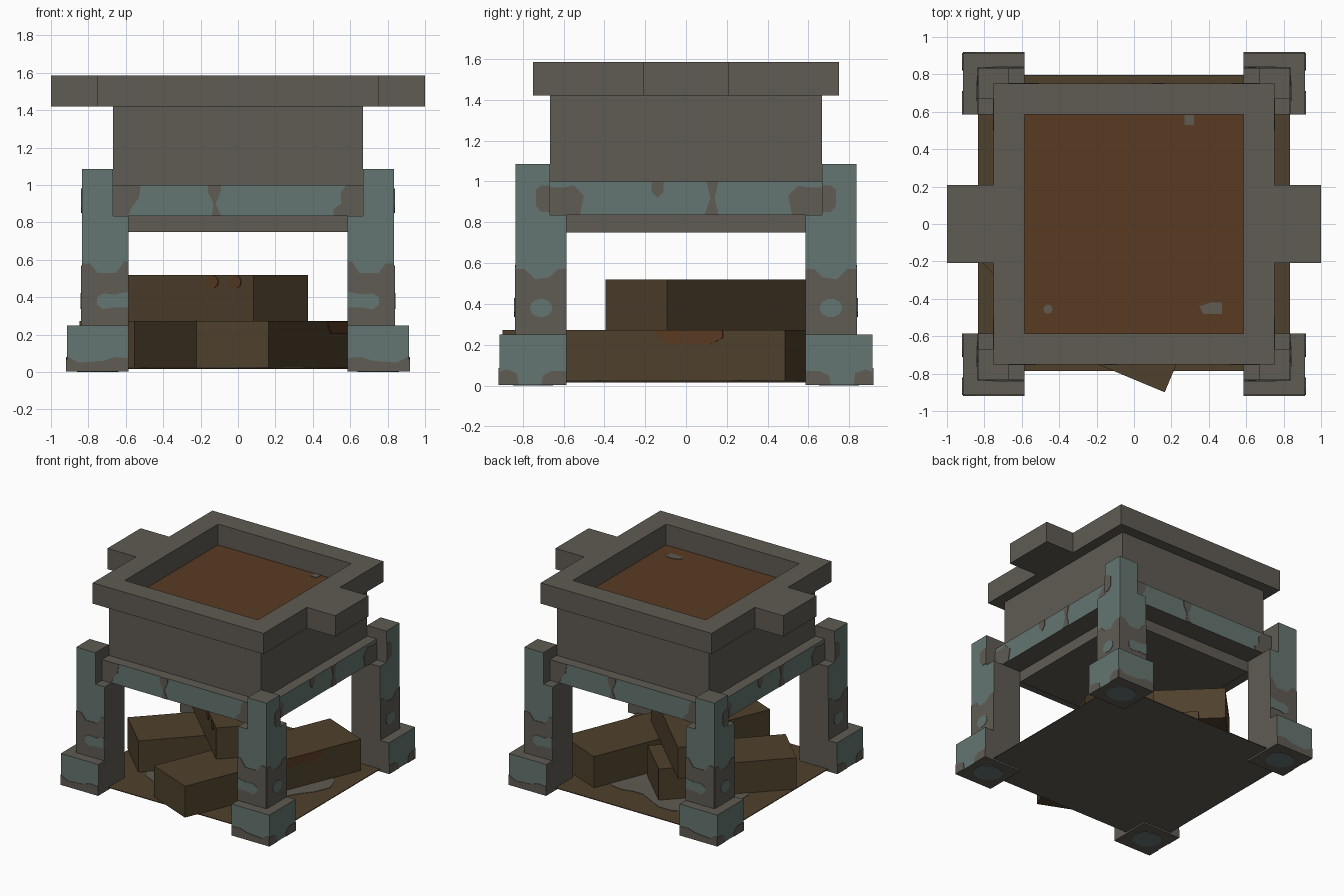
import bpy, bmesh, math
from mathutils import Vector, Matrix

old = bpy.data.objects.get("Cube")
if old:
    bpy.data.objects.remove(old, do_unlink=True)


def material(name, rgb):
    m = bpy.data.materials.new(name)
    m.use_nodes = True
    m.diffuse_color = (*rgb, 1)
    bsdf = m.node_tree.nodes["Principled BSDF"]
    bsdf.inputs["Base Color"].default_value = (*rgb, 1)
    bsdf.inputs["Roughness"].default_value = 0.9
    return m


STONE = material("worn grey metal", (0.115, 0.106, 0.088))
TEAL = material("teal patina", (0.130, 0.182, 0.168))
WOOD = material("dark wood", (0.078, 0.052, 0.025))
RUST = material("rust brown", (0.098, 0.043, 0.016))


def finish(name, bm, mats, rule=None):
    """Turn a bmesh into an object; rule picks a material index per face."""
    bmesh.ops.recalc_face_normals(bm, faces=bm.faces)
    bm.normal_update()
    if rule:
        for f in bm.faces:
            f.material_index = rule(f)
    me = bpy.data.meshes.new(name)
    bm.to_mesh(me)
    bm.free()
    for m in mats:
        me.materials.append(m)
    ob = bpy.data.objects.new(name, me)
    bpy.context.collection.objects.link(ob)
    return ob


def prism(name, loops, z0, z1, mats, rule=None, place=lambda u, v, h: (u, v, h)):
    """Extrude an outline (plus optional hole outlines) between two heights."""
    bm = bmesh.new()
    caps = [[], []]
    rings = [[], []]
    for loop in loops:
        lo = [bm.verts.new(place(u, v, z0)) for u, v in loop]
        hi = [bm.verts.new(place(u, v, z1)) for u, v in loop]
        n = len(loop)
        for i in range(n):
            j = (i + 1) % n
            bm.faces.new((lo[i], lo[j], hi[j], hi[i]))
            caps[0].append(bm.edges.get((lo[i], lo[j])))
            caps[1].append(bm.edges.get((hi[i], hi[j])))
        rings[0].append(lo)
        rings[1].append(hi)
    for k in (0, 1):
        if len(loops) == 1:
            bm.faces.new(rings[k][0])
        else:
            bmesh.ops.triangle_fill(bm, edges=caps[k], use_beauty=True)
    return finish(name, bm, mats, rule)


def rect(x0, x1, y0, y1):
    return [(x0, y0), (x1, y0), (x1, y1), (x0, y1)]


def square(r):
    return rect(-r, r, -r, r)


def ellipse(cu, cv, ru, rv, n=14):
    return [(cu + ru * math.cos(math.tau * i / n), cv + rv * math.sin(math.tau * i / n))
            for i in range(n)]


def patch(name, pts, place, mat, h=0.004):
    """Thin painted plate lying on a surface; place maps (u, v, height) to space."""
    prism(name, [pts], -0.002, h, [mat], place=place)


# Basin: rim with two side handles, rust floor, body, lower slab
a, b, c = 0.75, 1.0, 0.208
rim = [(-a, -a), (a, -a), (a, -c), (b, -c), (b, c), (a, c),
       (a, a), (-a, a), (-a, c), (-b, c), (-b, -c), (-a, -c)]
prism("basin_rim", [rim, square(0.585)], 1.42, 1.585, [STONE])
prism("basin_body", [square(0.667)], 1.0, 1.42, [STONE, RUST],
      lambda f: int(f.normal.z > 0.5))
prism("basin_underside", [square(0.585)], 0.75, 0.835, [STONE])

floor = lambda u, v, h: (u, v, 1.42 + h)
patch("floor_spot_back", rect(0.27, 0.32, 0.53, 0.584), floor, STONE)
patch("floor_spot_right", [(0.35, -0.44), (0.41, -0.42), (0.47, -0.42), (0.47, -0.48), (0.37, -0.48)],
      floor, STONE)
patch("floor_spot_left", ellipse(-0.46, -0.455, 0.025, 0.025, 8), floor, STONE)

# Support band: cross-shaped slab with teal outer sides
p, q = 0.667, 0.75
cross = [(-p, -q), (p, -q), (p, -p), (q, -p), (q, p), (p, p),
         (p, q), (-p, q), (-p, p), (-q, p), (-q, -p), (-p, -p)]
prism("support_band", [cross], 0.835, 1.0, [STONE, TEAL],
      lambda f: int(abs(f.normal.z) < 0.5 and f.calc_area() > 0.1))

long_stains = [
    [(-p, 0.835), (-0.585, 0.835), (-0.57, 0.88), (-0.53, 0.93), (-0.52, 1.0), (-p, 1.0)],
    [(-0.14, 0.835), (-0.09, 0.835), (-0.12, 0.9), (-0.09, 0.97), (-0.09, 1.0),
     (-0.16, 1.0), (-0.16, 0.96), (-0.13, 0.9)],
    [(0.51, 0.835), (p, 0.835), (p, 1.0), (0.58, 1.0), (0.55, 0.96), (0.55, 0.9), (0.51, 0.87)]]
end_stains = [
    [(s * 0.52, 0.835), (s * p, 0.835), (s * p, 0.97), (s * 0.6, 0.97), (s * 0.55, 0.98),
     (s * 0.5, 0.93)] for s in (-1, 1)] + [
    [(-0.17, 1.0), (-0.11, 1.0), (-0.11, 0.95), (-0.14, 0.92), (-0.17, 0.95)],
    [(0.09, 0.835), (0.16, 0.835), (0.14, 0.92), (0.16, 1.0), (0.1, 1.0), (0.12, 0.92)]]
for s, side in ((-1, "front"), (1, "back")):
    for pts in long_stains:
        patch(f"band_stain_{side}", pts, lambda u, v, h: (-s * u, s * (q + h), v), STONE)
for s, side in ((-1, "right"), (1, "left")):
    for pts in end_stains:
        patch(f"band_stain_{side}", pts, lambda u, v, h: (s * (q + h), s * u, v), STONE)

# Stain outlines for one leg: u runs outward along the face, v is height
leg_front = [(0.585, 0.25), (0.835, 0.25), (0.835, 0.58), (0.79, 0.58), (0.75, 0.53),
             (0.65, 0.53), (0.61, 0.59), (0.585, 0.59)]
leg_side = [(0.585, 0.25), (0.835, 0.25), (0.835, 0.57), (0.79, 0.57), (0.74, 0.52),
            (0.67, 0.53), (0.63, 0.57), (0.585, 0.57)]
spot_front = [(0.585, 0.345), (0.67, 0.345), (0.72, 0.335), (0.755, 0.36), (0.755, 0.4),
              (0.72, 0.42), (0.66, 0.415), (0.585, 0.43)]
foot_front = [(0.585, 0.003), (0.915, 0.003), (0.915, 0.085), (0.85, 0.05), (0.72, 0.06),
              (0.66, 0.08), (0.585, 0.075)]
foot_side_out = [(0.82, 0.003), (0.915, 0.003), (0.915, 0.065), (0.88, 0.08), (0.83, 0.06)]
foot_side_in = [(0.585, 0.003), (0.71, 0.003), (0.7, 0.05), (0.66, 0.07), (0.585, 0.07)]
post_side = [(0.668, 0.85), (0.71, 0.85), (0.735, 0.88), (0.735, 0.96), (0.71, 0.98), (0.668, 0.98)]

# Legs: foot, shaft and corner post at each corner, outer sides teal
for sx, sx_name in ((-1, "right"), (1, "left")):
    for sy, sy_name in ((-1, "front"), (1, "back")):
        tag = f"{sy_name}_{sx_name}"
        outward = lambda f: int(f.normal.x * sx > 0.5 or f.normal.y * sy > 0.5)
        for part, r0, r1, z0, z1 in (("foot", 0.585, 0.915, 0.003, 0.25),
                                     ("leg", 0.585, 0.835, 0.25, 0.835),
                                     ("post", 0.667, 0.835, 0.835, 1.085)):
            outline = [(sx * u, sy * v) for u, v in rect(r0, r1, r0, r1)]
            prism(f"{part}_{tag}", [outline], z0, z1, [STONE, TEAL], outward)

        on_y = lambda d: lambda u, v, h: (sx * u, sy * (d + h), v)
        on_x = lambda d: lambda u, v, h: (sx * (d + h), sy * u, v)
        patch(f"leg_stain_{tag}", leg_front, on_y(0.835), STONE)
        patch(f"leg_stain_side_{tag}", leg_side, on_x(0.835), STONE)
        patch(f"leg_spot_{tag}", spot_front, on_y(0.835), TEAL, 0.007)
        patch(f"leg_spot_side_{tag}", ellipse(0.71, 0.38, 0.055, 0.045), on_x(0.835), TEAL, 0.007)
        patch(f"post_stain_{tag}", post_side, on_x(0.835), STONE)
        patch(f"foot_stain_{tag}", foot_front, on_y(0.915), STONE)
        for pts in (foot_side_out, foot_side_in):
            patch(f"foot_stain_side_{tag}", pts, on_x(0.915), STONE)
        patch(f"foot_sole_spot_{tag}", ellipse(0.75, 0.75, 0.11, 0.1),
              lambda u, v, h: (sx * u, sy * v, 0.002 + h), TEAL)

# Ground sheet: brown top, grey underside, ragged grey ash area
prism("ground_sheet", [rect(-0.835, 0.835, -0.787, 0.797)], 0.016, 0.022, [STONE, WOOD],
      lambda f: int(f.normal.z > -0.5))
ash = []
for i in range(40):
    t = math.tau * i / 40
    r = 0.62 + 0.07 * math.sin(3 * t + 1) + 0.05 * math.sin(7 * t)
    ash.append((r * math.cos(t), r * math.sin(t)))
patch("ash_area", ash, lambda u, v, h: (u, v, 0.022 + h), STONE, 0.003)


# Firewood: three rotated blocks, two on the ground and one on top
def log(name, x, y, z, length, width, angle):
    m = (Matrix.Translation((x, y, z)) @ Matrix.Rotation(math.radians(angle), 4, 'Z'))
    l, w = length / 2, width / 2
    prism(name, [rect(-l, l, -w, w)], 0, 0.248, [WOOD],
          place=lambda u, v, h: m @ Vector((u, v, h)))
    # maps a plate onto the long side facing -y in the log's own frame
    return lambda u, v, h: m @ Vector((u, -w - h, v))


side = log("log_long", 0.26, -0.127, 0.024, 1.5, 0.417, 67.4)
patch("log_long_rust", [(0.07, 0.22), (0.12, 0.18), (0.36, 0.18), (0.42, 0.21), (0.42, 0.247),
                        (0.06, 0.247)], side, RUST)
log("log_left", -0.35, 0.047, 0.024, 1.01, 0.41, 46.1)
far_side = log("log_top", -0.135, 0.107, 0.272, 1.01, 0.417, -44 + 180)
top_side = lambda u, v, h: far_side(u, v, -0.417 - h)
for u in (-0.37, -0.2):
    patch("log_top_rust", ellipse(u, 0.21, 0.045, 0.035, 10), top_side, RUST)
